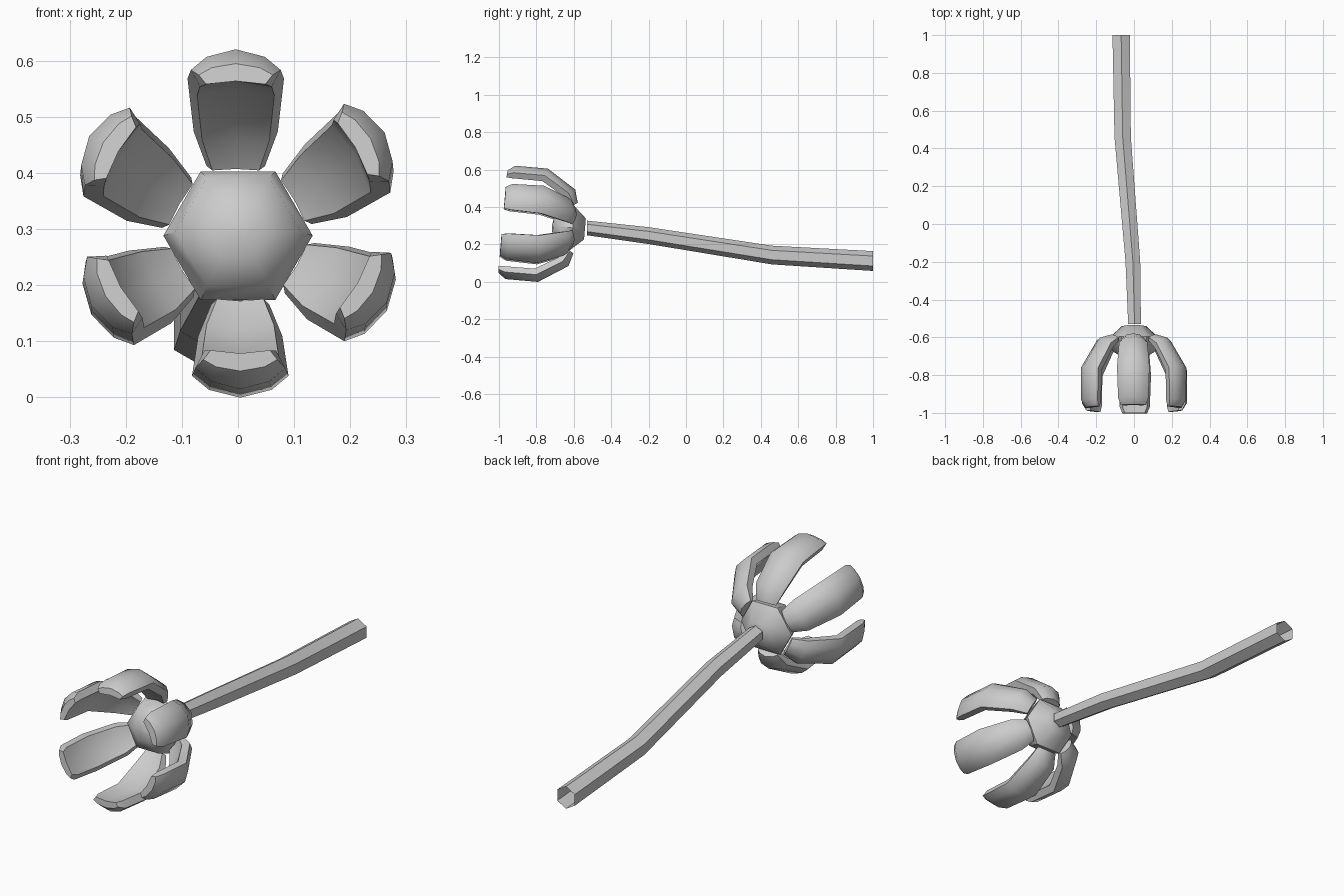
import bpy, math
from mathutils import Vector, Matrix

if "Cube" in bpy.data.objects:
    bpy.data.objects.remove(bpy.data.objects["Cube"])


def loft(name, rings, cap_start=True, cap_end=True):
    """Skin a list of equal-length point rings."""
    n = len(rings[0])
    verts = [p for r in rings for p in r]
    faces = [(i * n + j, i * n + (j + 1) % n, (i + 1) * n + (j + 1) % n, (i + 1) * n + j)
             for i in range(len(rings) - 1) for j in range(n)]
    if cap_start:
        faces.append(tuple(range(n))[::-1])
    if cap_end:
        faces.append(tuple(range((len(rings) - 1) * n, len(rings) * n)))
    me = bpy.data.meshes.new(name)
    me.from_pydata(verts, [], faces)
    ob = bpy.data.objects.new(name, me)
    bpy.context.collection.objects.link(ob)
    bpy.context.view_layer.objects.active = ob
    ob.select_set(True)
    bpy.ops.object.mode_set(mode='EDIT')
    bpy.ops.mesh.select_all(action='SELECT')
    bpy.ops.mesh.normals_make_consistent(inside=False)
    bpy.ops.object.mode_set(mode='OBJECT')
    bpy.ops.object.shade_smooth_by_angle(angle=math.radians(50))
    ob.select_set(False)
    return ob


# Stem: bent six-sided tube, open at the far end (x, y, z, radius)
path = [(0.003, -0.53, 0.288, 0.039), (-0.006, -0.2, 0.247, 0.045),
        (-0.06, 0.46, 0.143, 0.050), (-0.068, 1.0, 0.111, 0.053)]
loft("stem", [[Vector((x + r * math.sin(k * math.pi / 3), y, z + r * math.cos(k * math.pi / 3)))
               for k in range(6)] for x, y, z, r in path], True, False)

# The flower head faces forward and slightly up
head = Matrix.Translation((0, -0.625, 0.29)) @ Matrix.Rotation(math.radians(-5), 4, 'X')

# Flower centre: six-sided faceted ball (forward, radius)
prof = [(-0.085, 0.065), (-0.02, 0.133), (0.05, 0.112), (0.085, 0.055), (0.092, 0.005)]
loft("flower_centre", [[head @ Vector((r * math.cos(k * math.pi / 3), -f, r * math.sin(k * math.pi / 3)))
                        for k in range(6)] for f, r in prof])

# Petals: outer (forward, radius), inner (forward, radius), half width
sections = [((-0.035, 0.135), (0.0, 0.115), 0.052),
            ((-0.015, 0.205), (0.045, 0.165), 0.075),
            ((0.14, 0.304), (0.165, 0.235), 0.086),
            ((0.315, 0.304), (0.325, 0.236), 0.080),
            ((0.355, 0.275), (0.357, 0.238), 0.066)]
# Cross-section: crowned outside, slightly hollow inside (width, depth)
shape = [(0, 1), (0.65, 0.8), (1, 0.45), (0.8, 0), (0, 0.15), (-0.8, 0), (-1, 0.45), (-0.65, 0.8)]
for k in range(6):
    m = head @ Matrix.Rotation(k * math.pi / 3, 4, 'Y')
    rings = []
    for o, i, w in sections:
        rings.append([m @ Vector((a * w - 0.004, -(i[0] + (o[0] - i[0]) * d), i[1] + (o[1] - i[1]) * d))
                      for a, d in shape])
    loft(f"petal_{k + 1}", rings)
